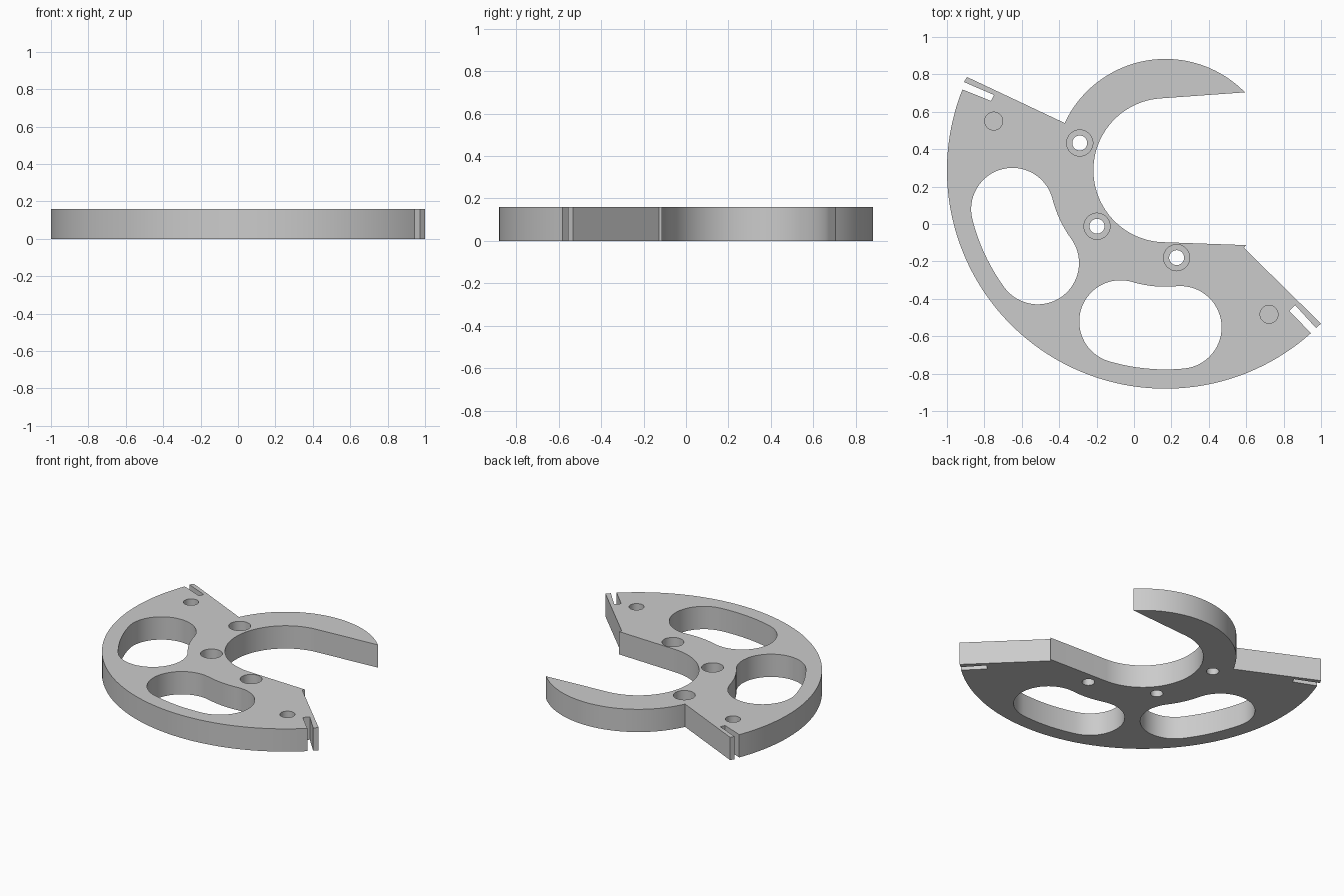
import bpy, bmesh
from math import cos, sin, radians

cube = bpy.data.objects.get("Cube")
if cube:
    bpy.data.objects.remove(cube, do_unlink=True)

THICK = 0.16
CX, CY = 0.168, 0.2875      # shared centre of every large arc
OUTER, HOOK, THROAT = 1.168, 0.595, 0.385

grey = bpy.data.materials.new("plain grey")
grey.use_nodes = True
colour = (0.6, 0.6, 0.6, 1)
grey.diffuse_color = colour
grey.node_tree.nodes["Principled BSDF"].inputs["Base Color"].default_value = colour


def arc(r, a0, a1, steps=48, x=CX, y=CY):
    angles = [radians(a0 + (a1 - a0) * i / steps) for i in range(steps + 1)]
    return [(x + r * cos(a), y + r * sin(a)) for a in angles]


def prism(name, points, z0, z1):
    bm = bmesh.new()
    face = bm.faces.new([bm.verts.new((x, y, z0)) for x, y in points])
    grown = bmesh.ops.extrude_face_region(bm, geom=[face])["geom"]
    verts = [g for g in grown if isinstance(g, bmesh.types.BMVert)]
    bmesh.ops.translate(bm, verts=verts, vec=(0, 0, z1 - z0))
    bmesh.ops.recalc_face_normals(bm, faces=bm.faces)
    mesh = bpy.data.meshes.new(name)
    bm.to_mesh(mesh)
    bm.free()
    mesh.materials.append(grey)
    obj = bpy.data.objects.new(name, mesh)
    bpy.context.collection.objects.link(obj)
    return obj


def cut(target, points, z0=-0.1, z1=THICK + 0.1):
    cutter = prism("cutter", points, z0, z1)
    cutter.hide_render = True
    mod = target.modifiers.new("cut", "BOOLEAN")
    mod.operation, mod.solver, mod.object = "DIFFERENCE", "EXACT", cutter
    bpy.context.view_layer.objects.active = target
    bpy.ops.object.modifier_apply(modifier=mod.name)
    bpy.data.objects.remove(cutter, do_unlink=True)


def circle(x, y, r):
    return arc(r, 0, 360, 40, x, y)[:-1]


def curved_slot(a0, a1, mid=0.844, r=0.221):
    # Rounded slot that follows the rim
    ends = [(CX + mid * cos(radians(a)), CY + mid * sin(radians(a))) for a in (a0, a1)]
    return (arc(mid + r, a0, a1, 14)
            + arc(r, a1, a1 + 180, 32, *ends[1])[1:]
            + arc(mid - r, a1, a0, 14)[1:]
            + arc(r, a0 + 180, a0 + 360, 32, *ends[0])[1:-1])


# Plate outline: rim, right tip with slit, throat, hook, left tip with slit
outline = (arc(OUTER, 158.3, 311.8, 90)
           + [(0.829, -0.465), (0.861, -0.433), (0.973, -0.556), (1.0, -0.533),
              (0.588, -0.128), (0.599, -0.113)]
           + arc(THROAT, 267, 93, 64)
           + arc(HOOK, 44.4, 154.9, 48)
           + [(-0.893, 0.786), (-0.909, 0.759), (-0.749, 0.69), (-0.765, 0.658)])
plate = prism("hooked_plate", outline, 0, THICK)

# Two large curved openings
for a0, a1 in ((194.3, 216), (253.5, 275.4)):
    cut(plate, curved_slot(a0, a1))

# Counterbored screw holes
for x, y in ((-0.29, 0.433), (-0.198, -0.012), (0.228, -0.18)):
    cut(plate, circle(x, y, 0.07), THICK - 0.09)
    cut(plate, circle(x, y, 0.04))

# Blind holes near the tips
for x, y in ((-0.75, 0.55), (0.722, -0.483)):
    cut(plate, circle(x, y, 0.048), THICK - 0.08)

bpy.ops.object.select_all(action="DESELECT")
plate.select_set(True)
bpy.context.view_layer.objects.active = plate
bpy.ops.object.shade_smooth_by_angle(angle=radians(25))
